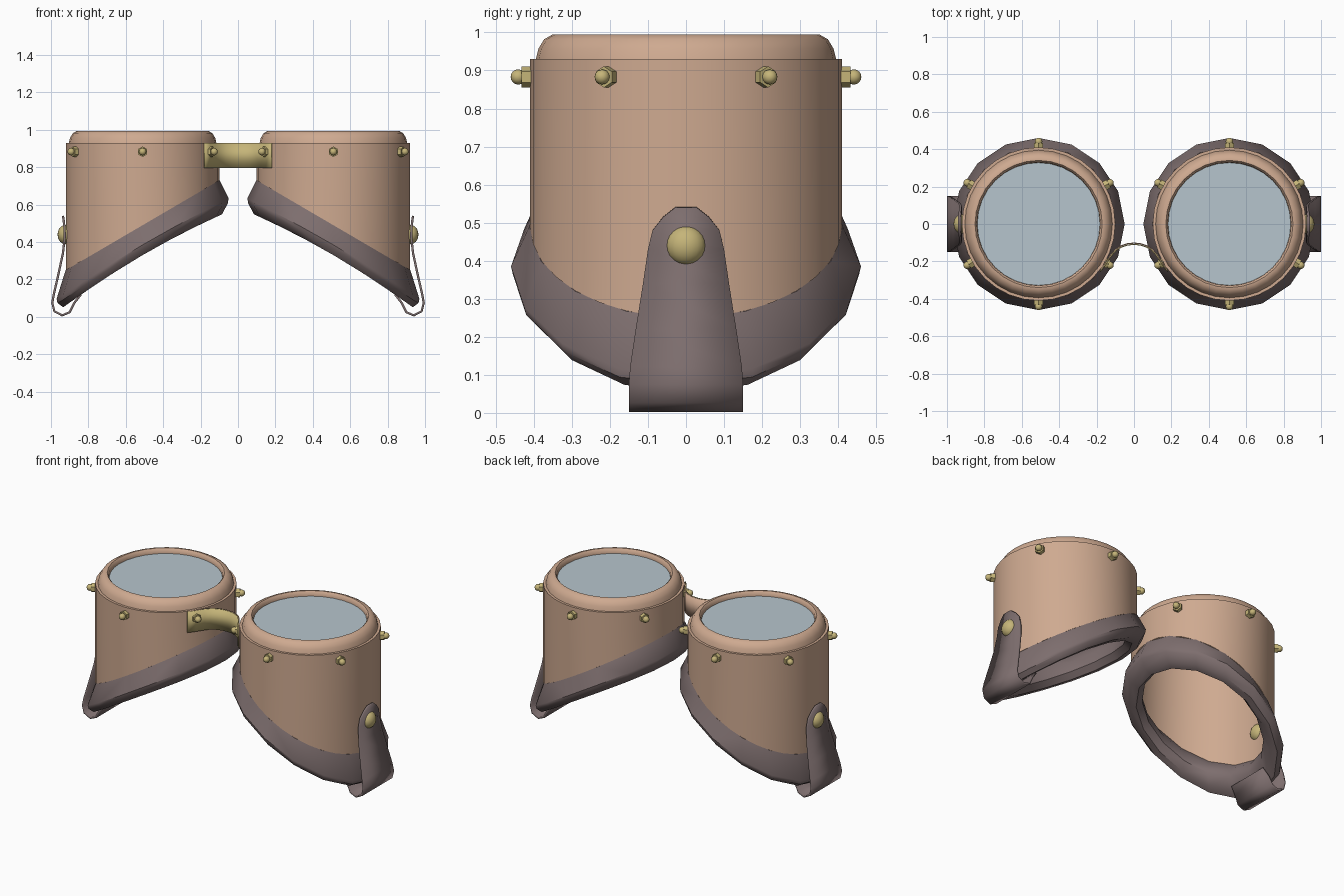
import bpy, bmesh, math
from mathutils import Matrix, Vector

if "Cube" in bpy.data.objects:
    bpy.data.objects.remove(bpy.data.objects["Cube"])


def material(name, rgb):
    m = bpy.data.materials.new(name)
    m.diffuse_color = (*rgb, 1)
    m.use_nodes = True
    m.node_tree.nodes["Principled BSDF"].inputs["Base Color"].default_value = m.diffuse_color
    return m


COPPER = material("tan copper", (0.62, 0.40, 0.28))
LEATHER = material("dark leather", (0.205, 0.155, 0.155))
BRASS = material("brass", (0.56, 0.46, 0.19))
GLASS = material("pale glass", (0.47, 0.56, 0.61))
CX, R = 0.51, 0.41          # cup centre and radius


def finish(bm, name, *mats):
    bmesh.ops.recalc_face_normals(bm, faces=bm.faces)
    me = bpy.data.meshes.new(name)
    bm.to_mesh(me)
    bm.free()
    ob = bpy.data.objects.new(name, me)
    bpy.context.collection.objects.link(ob)
    for m in mats:
        me.materials.append(m)
    return ob


def slant(u):
    """Height of the slanted cut; u is the outward distance from the cup axis."""
    return 0.49 - 0.585 * u


def lathe(name, mat, side, profile, n, closed=False, caps=False):
    """Spin (radius, height) points round a cup axis; height may be a function of u."""
    bm = bmesh.new()
    rings = []
    for r, h in profile:
        ring = []
        for i in range(n):
            a = 2 * math.pi * i / n
            u = r * math.cos(a)
            z = h(u) if callable(h) else h
            ring.append(bm.verts.new((side * (CX + u), r * math.sin(a), z)))
        rings.append(ring)
    pairs = list(zip(rings, rings[1:])) + ([(rings[-1], rings[0])] if closed else [])
    for a, b in pairs:
        for i in range(n):
            j = (i + 1) % n
            bm.faces.new((a[i], a[j], b[j], b[i]))
    if caps:
        bm.faces.new(rings[0])
        bm.faces.new(rings[-1])
    return finish(bm, name, mat)


def strip(name, rows, thick, *mats):
    """Ribbon through pairs of edge points, thickened."""
    bm = bmesh.new()
    vs = [[bm.verts.new(p) for p in row] for row in rows]
    for a, b in zip(vs, vs[1:]):
        bm.faces.new((a[0], a[1], b[1], b[0]))
    ob = finish(bm, name, *mats)
    mod = ob.modifiers.new("thickness", "SOLIDIFY")
    mod.thickness, mod.offset = thick, 0
    return ob


def pad_height(dz):
    return lambda u: slant(u) + dz * (0.84 + 0.16 * min(1, (u / 0.42) ** 2))


PAD = [(0.412, 0), (0.46, -0.125), (0.455, -0.15), (0.425, -0.19),
       (0.38, -0.19), (0.345, -0.14), (0.355, -0.07), (0.395, 0)]
# strap path: x, z, half width
STRAP = [(0.936, 0.54, 0.028), (0.932, 0.515, 0.06), (0.928, 0.48, 0.088),
         (0.926, 0.43, 0.1), (0.936, 0.34, 0.113), (0.962, 0.22, 0.132),
         (0.985, 0.12, 0.147), (0.993, 0.075, 0.15), (0.982, 0.03, 0.15),
         (0.94, 0.008, 0.15), (0.9, 0.025, 0.15), (0.875, 0.075, 0.145),
         (0.84, 0.12, 0.135)]

for s, side in ((1, "right"), (-1, "left")):
    # cup: closed on top, thin wall, slanted open bottom
    lathe(side + "_cup", COPPER, s, [(R, 0.93), (R, slant), (R - 0.015, slant),
                                     (R - 0.015, 0.922)], 32, caps=True)
    # rounded lens rim
    lathe(side + "_lens_rim", COPPER, s,
          [(0.395, 0.928), (0.388, 0.957), (0.373, 0.982), (0.352, 0.994), (0.34, 0.995),
           (0.331, 0.985), (0.328, 0.965), (0.328, 0.928)], 32)
    # lens
    lathe(side + "_lens", GLASS, s, [(0.33, 0.965), (0.33, 0.94)], 32, caps=True)
    # padded leather edge
    lathe(side + "_eye_pad", LEATHER, s,
          [(r, pad_height(dz)) for r, dz in PAD], 16, closed=True)
    # strap tab hooked under the pad
    strip(side + "_strap_tab", [((s * x, -w, z), (s * x, w, z)) for x, z, w in STRAP],
          0.012, LEATHER)
    # strap rivet
    bm = bmesh.new()
    bmesh.ops.create_uvsphere(bm, u_segments=20, v_segments=12, radius=0.052,
                              matrix=Matrix.Translation((s * 0.922, 0, 0.44))
                              @ Matrix.Diagonal((0.82, 1, 1, 1)))
    finish(bm, side + "_strap_rivet", BRASS)
    # six hex bolts with ball ends
    for k in range(6):
        a = math.radians(30 + 60 * k)
        d = Vector((math.cos(a), math.sin(a), 0))
        base = Vector((s * CX, 0, 0.883))
        turn = d.to_track_quat('Z', 'Y').to_matrix().to_4x4()
        bm = bmesh.new()
        bmesh.ops.create_cone(bm, cap_ends=True, segments=6, radius1=0.028, radius2=0.028,
                              depth=0.03,
                              matrix=Matrix.Translation(base + d * 0.417) @ turn)
        bmesh.ops.create_uvsphere(bm, u_segments=12, v_segments=8, radius=0.02,
                                  matrix=Matrix.Translation(base + d * 0.441) @ turn)
        finish(bm, "%s_bolt_%d" % (side, k + 1), BRASS)

# nose bridge: brass front, copper back
half = [(0.18, -0.25), (0.15, -0.208), (0.122, -0.165), (0.095, -0.136),
        (0.065, -0.118), (0.033, -0.108)]
path = [(-x, y) for x, y in half] + [(0, -0.105)] + half[::-1]
for name, mat, dy in (("bridge_front", BRASS, -0.004), ("bridge_back", COPPER, 0.003)):
    strip(name, [((x, y + dy, 0.797), (x, y + dy, 0.93)) for x, y in path], 0.006, mat)

# smooth shading with sharp edges kept
bpy.ops.object.select_all(action='SELECT')
bpy.context.view_layer.objects.active = bpy.context.selected_objects[0]
bpy.ops.object.shade_smooth_by_angle(angle=math.radians(40))
